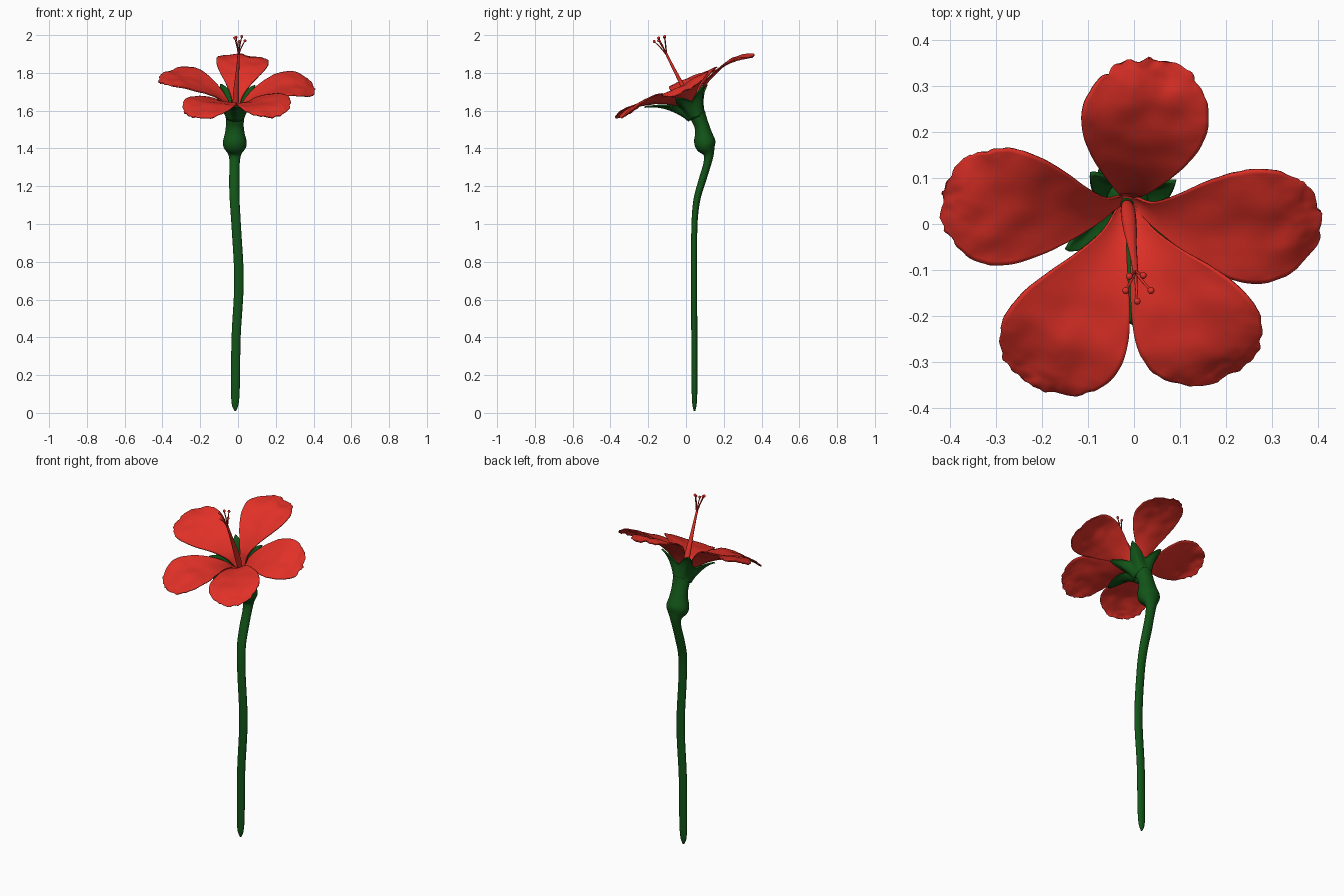
import bpy, bmesh, math
from mathutils import Vector, noise

if "Cube" in bpy.data.objects:
    bpy.data.objects.remove(bpy.data.objects["Cube"])

def mat(name, col):
    m = bpy.data.materials.new(name)
    m.diffuse_color = (*col, 1)
    m.use_nodes = True
    m.node_tree.nodes["Principled BSDF"].inputs["Base Color"].default_value = m.diffuse_color
    return m

RED = mat("petal red", (0.75, 0.03, 0.02))
GREEN = mat("stem green", (0.006, 0.09, 0.009))

# flower frame: tilted 25 degrees to the front
C = Vector((-0.015, 0.04, 1.60))
T = math.radians(25)
V = Vector((0, math.cos(T), math.sin(T)))
W = Vector((0, -math.sin(T), math.cos(T)))

def local(u, v, w):
    return C + Vector((u, 0, 0)) + V * v + W * w

def interp(pts, x):
    """Smooth (Hermite) interpolation through (x, y) points."""
    n = len(pts)
    x = min(max(x, pts[0][0]), pts[-1][0])
    i = 0
    while i < n - 2 and x > pts[i + 1][0]:
        i += 1
    def slope(k):
        a, b = pts[max(k - 1, 0)], pts[min(k + 1, n - 1)]
        return (b[1] - a[1]) / (b[0] - a[0])
    (x0, y0), (x1, y1) = pts[i], pts[i + 1]
    h = x1 - x0
    t = (x - x0) / h
    return ((2*t**3 - 3*t*t + 1) * y0 + (t**3 - 2*t*t + t) * h * slope(i)
            + (3*t*t - 2*t**3) * y1 + (t**3 - t*t) * h * slope(i + 1))

def make(name, rows, material, closed=False, caps=False, thick=0):
    """Skin a grid of points into a smooth object."""
    bm = bmesh.new()
    g = [[bm.verts.new(p) for p in r] for r in rows]
    m = len(g[0])
    for a, b in zip(g, g[1:]):
        for j in range(m if closed else m - 1):
            k = (j + 1) % m
            bm.faces.new((a[j], a[k], b[k], b[j]))
    if caps:
        bm.faces.new(g[0][::-1])
        bm.faces.new(g[-1])
    bmesh.ops.remove_doubles(bm, verts=bm.verts, dist=0.0003)
    bmesh.ops.recalc_face_normals(bm, faces=bm.faces)
    me = bpy.data.meshes.new(name)
    bm.to_mesh(me)
    bm.free()
    me.materials.append(material)
    for p in me.polygons:
        p.use_smooth = True
    ob = bpy.data.objects.new(name, me)
    bpy.context.collection.objects.link(ob)
    if thick:
        s = ob.modifiers.new("thickness", 'SOLIDIFY')
        s.thickness = thick
        s.offset = 0
    return ob

def loft(name, pts, material, steps=60, sides=20):
    """Tube through (x, y, z, rx, ry), smooth along z."""
    ch = [[(p[2], p[i]) for p in pts] for i in (0, 1, 3, 4)]
    z0, z1 = pts[0][2], pts[-1][2]
    rows = []
    def pos(z):
        return Vector((interp(ch[0], z), interp(ch[1], z), z))
    for i in range(steps + 1):
        z = z0 + (z1 - z0) * i / steps
        t = (pos(z + 0.01) - pos(z - 0.01)).normalized()
        side = (Vector((1, 0, 0)) - t * t.x).normalized()
        up = t.cross(side)
        rx, ry = max(interp(ch[2], z), .001), max(interp(ch[3], z), .001)
        rows.append([pos(z) + side * rx * math.cos(a) + up * ry * math.sin(a)
                     for a in (2 * math.pi * j / sides for j in range(sides))])
    return make(name, rows, material, closed=True, caps=True)

# stem with swollen flower base
loft("stem", [
    (-.015, .045, .01, .004, .004), (-.015, .045, .04, .017, .011),
    (-.014, .045, .12, .023, .015), (-.010, .044, .4, .024, .016),
    (.005, .043, .7, .025, .016), (-.010, .045, 1.0, .025, .016),
    (-.018, .058, 1.13, .026, .018), (-.02, .086, 1.23, .027, .02),
    (-.018, .113, 1.32, .027, .021), (-.017, .12, 1.37, .035, .028),
    (-.017, .106, 1.41, .061, .052), (-.017, .098, 1.44, .062, .056),
    (-.017, .092, 1.48, .052, .045), (-.017, .083, 1.52, .047, .039),
    (-.016, .068, 1.56, .048, .041), (-.015, .056, 1.59, .050, .046)],
    GREEN, steps=130, sides=24)

# funnel profile shared by petals and sepals: radius -> height
FUNNEL = [(0, -.03), (.03, .0), (.055, .045), (.1, .085), (.15, .113), (.2, .132),
          (.25, .147), (.3, .155), (.36, .15), (.44, .12)]

# sepal star hugging the underside of the funnel
SEPALS = [(272, .235), (337, .15), (45, .15), (122, .15), (205, .15)]
def star(deg):
    r = .07
    for c, tip in SEPALS:
        d = abs((deg - c + 180) % 360 - 180) / 34
        if d < 1:
            r = max(r, .07 + (tip - .07) * (1 - d) ** 1.5)
    return r

rows = []
for i in range(15):
    s = i / 14
    row = []
    for d in range(0, 360, 3):
        r = .046 + (star(d) - .046) * s
        w = interp(FUNNEL, r) - .014 - .055 * (1 - s) ** 2
        a = math.radians(d)
        row.append(local(r * math.cos(a), r * math.sin(a), w))
    rows.append(row)
make("sepals", rows, GREEN, closed=True, thick=.008)

# petals: name, direction, length, tip height change
WIDTH = [(0, .012), (.1, .028), (.25, .066), (.4, .104), (.55, .131), (.7, .139),
         (.82, .124), (.91, .094), (.97, .056), (1, 0)]
PETALS = [("back_petal", 82, .415, .0), ("left_petal", 165, .41, .015),
          ("front_left_petal", 241, .42, .0), ("front_right_petal", 304, .41, .0),
          ("right_petal", 4, .42, -.015)]
N, M = 48, 28
for k, (name, deg, length, lift) in enumerate(PETALS):
    ang = math.radians(deg)
    rows = []
    for i in range(N + 1):
        t = math.sin(i / N * math.pi / 2)
        hw = max(interp(WIDTH, t), 0)
        if t > .91:
            hw = .094 * math.sqrt(max(0, 1 - ((t - .91) / .09) ** 2))
        row = []
        for j in range(M + 1):
            q = 2 * j / M - 1
            a, b = .012 + (length - .012) * t, hw * q
            rim = max(abs(q) ** 4 * t, t ** 8)      # 1 near the outer edge
            p = Vector((a * 45, b * 45, k * 9.0))
            ruffle = noise.noise(p * .35) * .010 * t + noise.noise(p) * .004 * rim
            grow = 1 + .025 * rim * noise.noise(p * .9 + Vector((3, 5, 7)))
            a, b = a * grow, b * grow
            w = (interp(FUNNEL, math.hypot(a, b)) + ruffle + lift * t * t
                 + .06 * b * t)
            row.append(local(a * math.cos(ang) - b * math.sin(ang),
                             a * math.sin(ang) + b * math.cos(ang), w))
        rows.append(row)
    make(name, rows, RED, thick=.006)

# central column
loft("pistil", [
    (-.015, .042, 1.58, .012, .012), (-.013, .027, 1.63, .016, .015),
    (-.009, -.008, 1.71, .015, .013), (-.004, -.048, 1.79, .010, .009),
    (.001, -.084, 1.86, .007, .007), (.003, -.106, 1.905, .006, .006)],
    RED, steps=30, sides=14)

# five filaments with round tips
TIPS = [(-.018, -.145, 1.985), (.007, -.168, 1.966), (.037, -.145, 1.970),
        (.020, -.112, 1.993), (-.010, -.114, 1.988)]
for i, (x, y, z) in enumerate(TIPS):
    loft(f"filament_{i + 1}", [
        (.003, -.103, 1.895, .004, .004),
        (.003 + (x - .003) * .4, -.103 + (y + .103) * .45, 1.895 + (z - 1.895) * .5, .003, .003),
        (x, y, z, .0025, .0025)], RED, steps=8, sides=8)
    bpy.ops.mesh.primitive_uv_sphere_add(segments=14, ring_count=10, radius=.0075, location=(x, y, z))
    ob = bpy.context.object
    ob.name = f"stigma_{i + 1}"
    ob.data.materials.append(RED)
    bpy.ops.object.shade_smooth()
